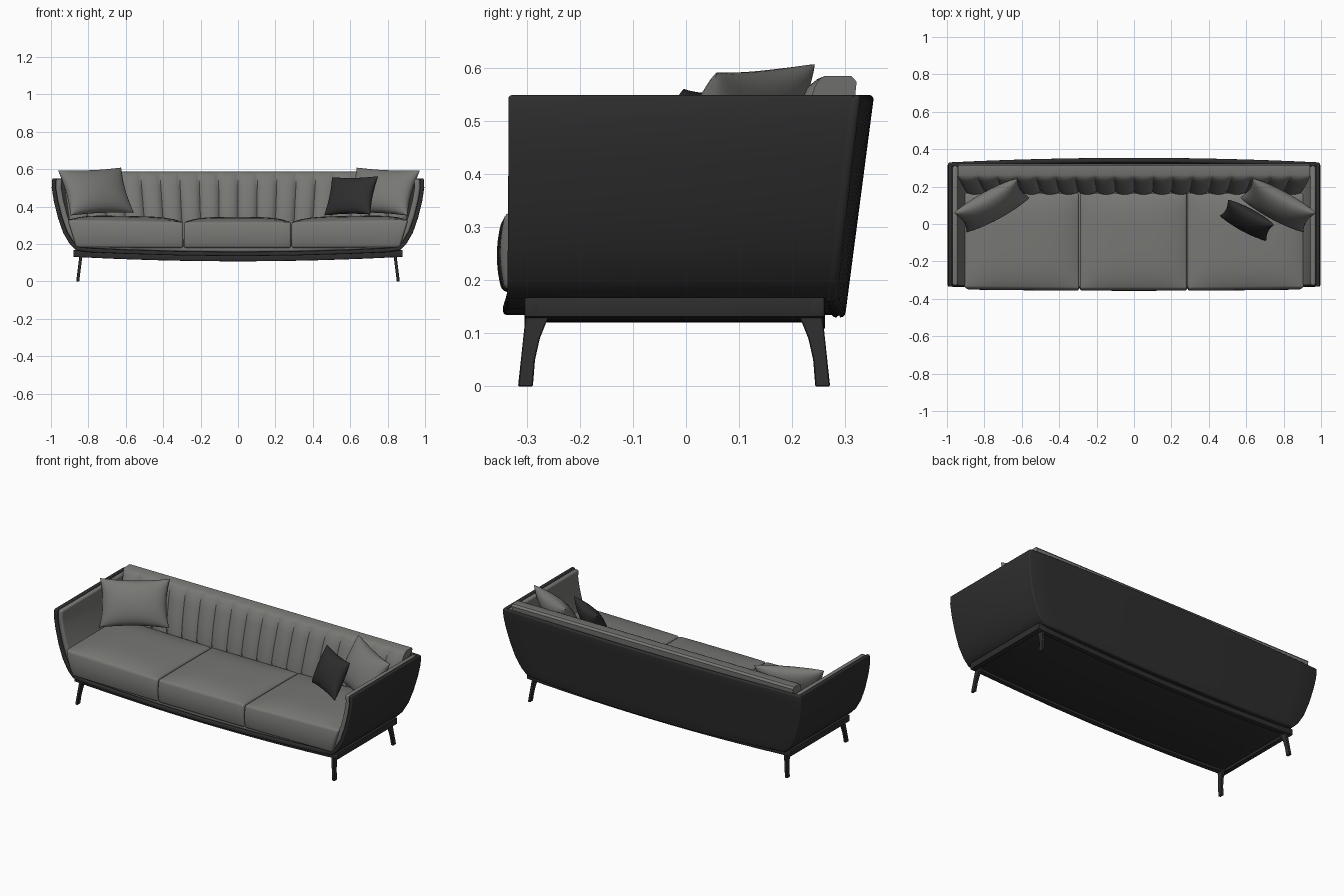
import bpy, bmesh, math
from mathutils import Vector, Matrix

if "Cube" in bpy.data.objects:
    bpy.data.objects.remove(bpy.data.objects["Cube"])


def material(name, col):
    m = bpy.data.materials.new(name)
    m.diffuse_color = (*col, 1)
    m.use_nodes = True
    m.node_tree.nodes["Principled BSDF"].inputs["Base Color"].default_value = m.diffuse_color
    return m


GREY = material("grey fabric", (0.185, 0.185, 0.175))
DARK = material("charcoal shell", (0.027, 0.027, 0.027))


def finish(name, bm, mat, bevel=0.0, segs=3):
    bmesh.ops.recalc_face_normals(bm, faces=bm.faces)
    if bevel:
        sharp = [e for e in bm.edges if len(e.link_faces) == 2
                 and e.calc_face_angle(0) > math.radians(50)]
        bmesh.ops.bevel(bm, geom=sharp, offset=bevel, segments=segs,
                        profile=0.5, affect='EDGES', clamp_overlap=True)
    me = bpy.data.meshes.new(name)
    bm.to_mesh(me)
    bm.free()
    ob = bpy.data.objects.new(name, me)
    bpy.context.collection.objects.link(ob)
    me.materials.append(mat)
    bpy.ops.object.select_all(action='DESELECT')
    ob.select_set(True)
    bpy.context.view_layer.objects.active = ob
    bpy.ops.object.shade_smooth_by_angle(angle=math.radians(40))
    return ob


def loft(name, rings, mat, bevel=0.0, segs=3):
    """Skin closed rings of equal point count and cap both ends."""
    bm = bmesh.new()
    vs = [[bm.verts.new(p) for p in r] for r in rings]
    n = len(vs[0])
    for a, b in zip(vs, vs[1:]):
        for i in range(n):
            j = (i + 1) % n
            bm.faces.new((a[i], a[j], b[j], b[i]))
    bm.faces.new(vs[0])
    bm.faces.new(vs[-1])
    return finish(name, bm, mat, bevel, segs)


def back_y(x, z):
    """Raked and slightly bowed rear surface."""
    return 0.275 + 0.055 * (z - 0.13) / 0.42 + 0.025 * (1 - x * x)


# U-shaped shell and its padded lining
half = [(0.865, 0.165), (0.90, 0.20), (0.935, 0.26), (0.963, 0.34),
        (0.985, 0.43), (0.996, 0.50), (0.993, 0.55)]
floor = [(0, 0.135), (0.3, 0.138), (0.6, 0.147), (0.8, 0.156)]
right = floor + half
profile = [Vector((-x, z)) for x, z in reversed(right[1:])] + [Vector(p) for p in right]


def u_band(name, d0, d1, front, mat, bevel):
    rings = []
    for i, p in enumerate(profile):
        t = (profile[min(i + 1, len(profile) - 1)] - profile[max(i - 1, 0)]).normalized()
        nrm = Vector((-t.y, t.x))
        o, q = p + nrm * d0, p + nrm * d1
        yf = front - 0.01 * (1 - p.x ** 2)
        rings.append([(o.x, yf, o.y), (o.x, back_y(o.x, o.y) - 0.012, o.y),
                      (q.x, back_y(q.x, q.y) - 0.012, q.y), (q.x, yf, q.y)])
    loft(name, rings, mat, bevel)


u_band("outer_shell", 0, 0.022, -0.335, DARK, 0.006)
u_band("inner_lining", 0.022, 0.052, -0.328, GREY, 0.01)

# Rear panel
rings = []
for k, (w, z) in enumerate([(0.86, 0.13)] + half[1:]):
    xs = [w * (i / 8 - 1) for i in range(17)]
    zz = [z + (0.03 * (x / w) ** 2 if k == 0 else 0) for x in xs]
    outer = [(x, back_y(x, h), h) for x, h in zip(xs, zz)]
    rings.append(outer + [(x, y - 0.026, h) for x, y, h in reversed(outer)])
loft("back_panel", rings, DARK, 0.009)

# Channel-tufted backrest: (y, z, bulge weight)
section = [(0.165, 0.22, 1), (0.172, 0.33, 1), (0.193, 0.42, 1), (0.22, 0.51, 1),
           (0.237, 0.565, 0.7), (0.246, 0.58, 0.2), (0.256, 0.586, 0),
           (0.306, 0.586, 0), (0.316, 0.575, 0), (0.28, 0.22, 0)]
rings = []
channels, sub = 18, 8
for i in range(channels * sub + 1):
    u = 2 * i / (channels * sub) - 1
    bulge = 0.02 * math.sqrt(abs(math.sin(math.pi * i / sub)))
    rings.append([(u * (0.885 + 0.055 * (z - 0.22) / 0.365), y + 0.006 - bulge * k, z)
                  for y, z, k in section])
loft("channel_backrest", rings, GREY)


# Seat cushions
def seat_cushion(name, x0, x1):
    bm = bmesh.new()
    bmesh.ops.create_cube(bm, size=2)
    bmesh.ops.subdivide_edges(bm, edges=bm.edges[:], cuts=11, use_grid_fill=True)
    for v in bm.verts:
        u, s, h = v.co
        t = (h + 1) / 2
        a = x0 + 0.045 * (1 - t) if x0 < -0.5 else x0
        b = x1 - 0.045 * (1 - t) if x1 > 0.5 else x1
        x = a + (b - a) * (u + 1) / 2
        y = -0.09 + 0.255 * s
        if s < 0:
            y -= -s * (0.01 * (1 - h * h) + 0.008 * (1 - x * x) - 0.006)
        crown = 0.028 * (1 - u ** 4) * (1 - s ** 4)
        z = 0.178 + t * (0.138 + crown) + 0.012 * abs(x) ** 2 * (0.3 + t)
        v.co = (x, y, z)
    finish(name, bm, GREY, 0.02, 4)


seat_cushion("seat_cushion_left", -0.91, -0.293)
seat_cushion("seat_cushion_middle", -0.289, 0.283)
seat_cushion("seat_cushion_right", 0.287, 0.91)


# Base frame with bowed underside
def bowed_bar(name, x0, x1, y0, y1, z0, z1):
    rings = []
    for i in range(17):
        x = x0 + (x1 - x0) * i / 16
        d = 0.024 * (1 - (x / 0.88) ** 2)
        rings.append([(x, y0, z0 - d), (x, y1, z0 - d), (x, y1, z1 - d), (x, y0, z1 - d)])
    loft(name, rings, DARK, 0.004, 2)


bowed_bar("front_rail", -0.88, 0.88, -0.305, -0.275, 0.131, 0.168)
bowed_bar("back_rail", -0.88, 0.88, 0.232, 0.262, 0.131, 0.168)
bowed_bar("left_rail", -0.88, -0.85, -0.30, 0.26, 0.131, 0.168)
bowed_bar("right_rail", 0.85, 0.88, -0.30, 0.26, 0.131, 0.168)
bowed_bar("underside_panel", -0.86, 0.86, -0.285, 0.25, 0.145, 0.165)

# Legs
leg = [(-0.317, 0), (-0.289, 0), (-0.285, 0.05), (-0.276, 0.09), (-0.256, 0.14), (-0.302, 0.14)]
for sx, sn in ((-1, "left"), (1, "right")):
    for back in (False, True):
        pts = [(-0.045 - y if back else y, z) for y, z in leg]
        rings = [[(sx * (0.857 - 0.125 * z + dx), y, z) for y, z in pts]
                 for dx in (-0.008, 0.008)]
        loft(("back" if back else "front") + "_leg_" + sn, rings, DARK, 0.002, 1)


# Throw pillows
def pillow(name, centre, across, up, w, h, thick, mat):
    a = Vector(across).normalized()
    n = a.cross(Vector(up)).normalized()
    b = n.cross(a)
    frame = Matrix((a, b, n)).transposed()
    bm = bmesh.new()
    N = 20
    for side in (-1, 1):
        g = []
        for i in range(N + 1):
            row = []
            for j in range(N + 1):
                u = math.sin(math.pi / 2 * (2 * i / N - 1))
                v = math.sin(math.pi / 2 * (2 * j / N - 1))
                x = w / 2 * u * (1 - 0.09 * (1 - v * v))
                y = h / 2 * v * (1 - 0.09 * (1 - u * u))
                z = side * thick / 2 * max((1 - u * u) * (1 - v * v), 0) ** 0.45
                row.append(bm.verts.new(frame @ Vector((x, y, z)) + Vector(centre)))
            g.append(row)
        for i in range(N):
            for j in range(N):
                bm.faces.new((g[i][j], g[i + 1][j], g[i + 1][j + 1], g[i][j + 1]))
    bmesh.ops.remove_doubles(bm, verts=bm.verts, dist=0.0002)
    finish(name, bm, mat)


pillow("pillow_left", (-0.76, 0.10, 0.48), (0.33, 0.18, 0.015), (-0.05, 0.11, 0.24),
       0.385, 0.27, 0.13, GREY)
pillow("pillow_right", (0.77, 0.10, 0.48), (0.33, -0.18, -0.015), (0.05, 0.11, 0.24),
       0.385, 0.27, 0.13, GREY)
pillow("pillow_dark", (0.605, 0.02, 0.457), (0.24, -0.13, 0.005), (0.03, 0.09, 0.20),
       0.28, 0.225, 0.10, DARK)
